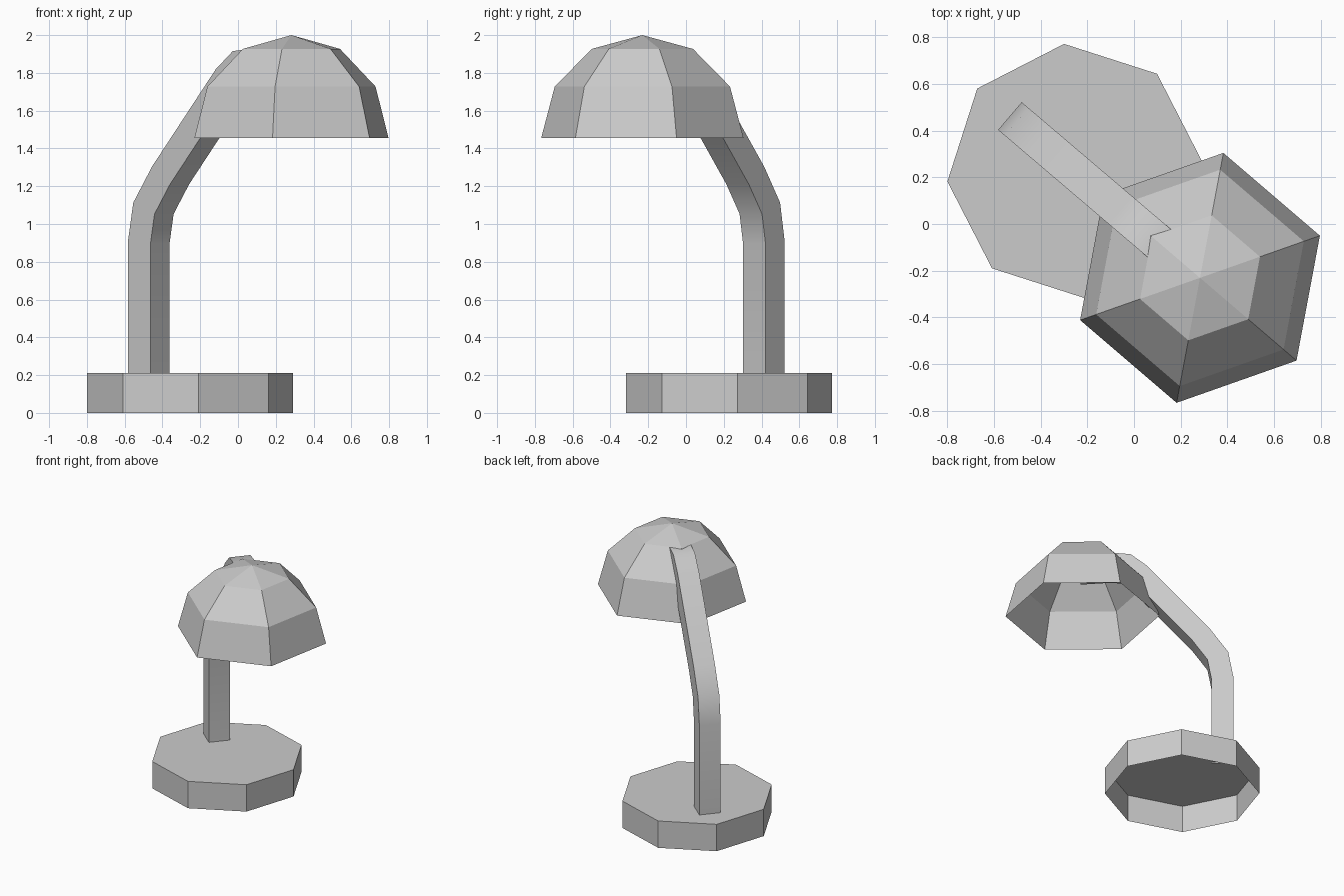
import bpy
import bmesh
from math import sin, cos, pi, radians
from mathutils import Vector

cube = bpy.data.objects.get("Cube")
if cube:
    bpy.data.objects.remove(cube, do_unlink=True)

# One plain grey for the whole lamp
grey = bpy.data.materials.new("plain grey")
grey.use_nodes = True
GREY = (0.6, 0.6, 0.6, 1)
grey.diffuse_color = GREY
grey.node_tree.nodes["Principled BSDF"].inputs["Base Color"].default_value = GREY

BASE = Vector((-0.255, 0.227, 0))
SHADE = Vector((0.283, -0.231, 0))
FORWARD = (SHADE - BASE).normalized()          # the arm leans along this line
SIDE = Vector((-FORWARD.y, FORWARD.x, 0))


def add_object(name, bm):
    mesh = bpy.data.meshes.new(name)
    bm.to_mesh(mesh)
    bm.free()
    mesh.materials.append(grey)
    obj = bpy.data.objects.new(name, mesh)
    bpy.context.collection.objects.link(obj)
    return obj


def open_shell(name, centre, sides, turn, rings, apex=None):
    """Stack rings of (radius, z); close the top with a point or a flat cap."""
    bm = bmesh.new()
    loops = []
    for radius, z in rings:
        angles = [radians(turn) + 2 * pi * i / sides for i in range(sides)]
        loops.append([bm.verts.new(centre + Vector((radius * cos(a), radius * sin(a), z)))
                      for a in angles])
    for low, high in zip(loops, loops[1:]):
        for i in range(sides):
            j = (i + 1) % sides
            bm.faces.new((low[i], low[j], high[j], high[i]))
    top = loops[-1]
    if apex is None:
        bm.faces.new(top)
    else:
        tip = bm.verts.new(centre + Vector((0, 0, apex)))
        for i in range(sides):
            bm.faces.new((top[i], top[(i + 1) % sides], tip))
    return add_object(name, bm)


# Hollow octagonal foot, open underneath
open_shell("base", BASE, 8, 4.7, [(0.547, 0), (0.547, 0.21)])

# Hexagonal half-dome shade, open underneath
R, RIM = 0.545, 1.455
dome = [(R * cos(t), RIM + R * sin(t)) for t in (0, pi / 6, pi / 3)]
open_shell("lampshade", SHADE, 6, 19.4, dome, RIM + R)

# Square arm: mitred sweep along a bent path of (distance forward, height)
HALF = 0.078
START = BASE - FORWARD * 0.364
path = [Vector(p) for p in ((0.078, 0.205), (0.078, 0.9), (0.111, 1.083), (0.23, 1.257),
                            (0.665, 1.763), (0.76, 1.84), (0.87, 1.85), (1.09, 1.835))]
bm = bmesh.new()
sections = []
for i, p in enumerate(path):
    before = (p - path[i - 1]).normalized() if i else (path[1] - p).normalized()
    after = (path[i + 1] - p).normalized() if i + 1 < len(path) else before
    along = (before + after).normalized()
    out = Vector((-along.y, along.x)) * HALF / along.dot(before)
    ring = []
    for up, across in ((1, 1), (1, -1), (-1, -1), (-1, 1)):
        q = p + out * up
        ring.append(bm.verts.new(START + FORWARD * q.x + SIDE * HALF * across
                                 + Vector((0, 0, q.y))))
    sections.append(ring)
for low, high in zip(sections, sections[1:]):
    for i in range(4):
        j = (i + 1) % 4
        bm.faces.new((low[i], low[j], high[j], high[i]))
bm.faces.new(sections[0])
bm.faces.new(sections[-1])
bmesh.ops.recalc_face_normals(bm, faces=bm.faces)
arm = add_object("arm", bm)

# Soften the bends, keep the long edges sharp
bpy.ops.object.select_all(action='DESELECT')
arm.select_set(True)
bpy.context.view_layer.objects.active = arm
bpy.ops.object.shade_smooth_by_angle(angle=radians(35))
